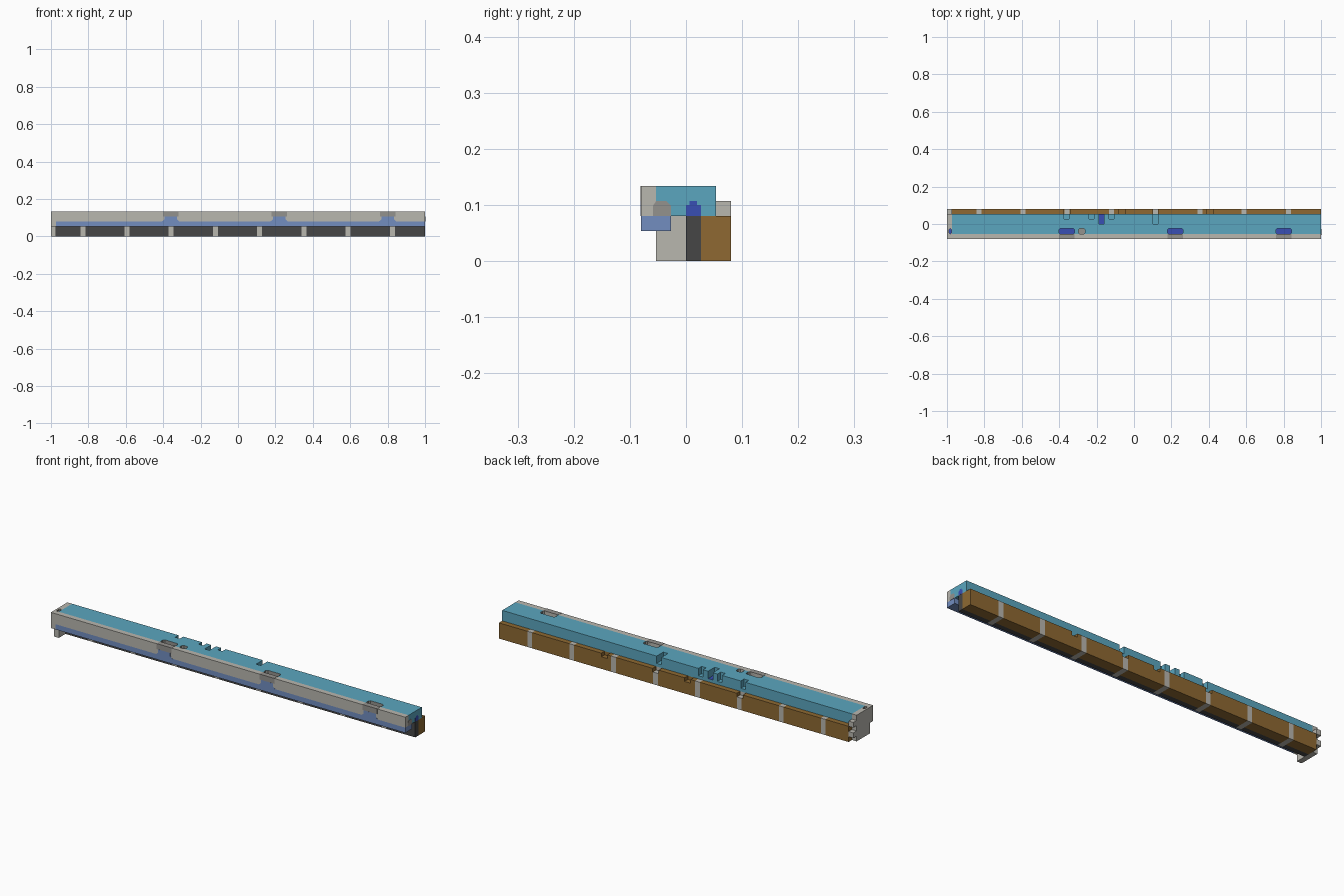
import bpy, bmesh

if "Cube" in bpy.data.objects:
    bpy.data.objects.remove(bpy.data.objects["Cube"])

U = 2 / 75      # one grid cell of the design
END = -1 + U    # inner face of the left-hand end cap


def material(name, rgb):
    lin = [((c / 255 + 0.055) / 1.055) ** 2.4 for c in rgb] + [1]
    m = bpy.data.materials.new(name)
    m.use_nodes = True
    m.diffuse_color = lin
    m.node_tree.nodes["Principled BSDF"].inputs["Base Color"].default_value = lin
    return m


grey = material("light grey", (185, 183, 175))
mid = material("mid grey", (148, 146, 141))
dark = material("charcoal", (70, 70, 70))
brown = material("brown", (142, 105, 50))
cyan = material("cyan", (91, 166, 191))
peri = material("soft blue", (114, 141, 192))
blue = material("deep blue", (56, 78, 180))


def prism(name, outline, axis, lo, hi, *mats):
    """Extrude a 2D outline along the x or y axis."""
    bm = bmesh.new()
    place = {"x": lambda p: (lo, p[0], p[1]), "y": lambda p: (p[0], lo, p[1]),
             "z": lambda p: (p[0], p[1], lo)}[axis]
    face = bm.faces.new([bm.verts.new(place(p)) for p in outline])
    moved = bmesh.ops.extrude_face_region(bm, geom=[face])["geom"]
    step = [hi - lo if a == axis else 0 for a in "xyz"]
    bmesh.ops.translate(bm, vec=step, verts=[v for v in moved if isinstance(v, bmesh.types.BMVert)])
    bmesh.ops.recalc_face_normals(bm, faces=bm.faces)
    if len(mats) > 1:   # second colour goes on the downward face
        for f in bm.faces:
            f.material_index = int(f.normal.z < -0.9)
    mesh = bpy.data.meshes.new(name)
    bm.to_mesh(mesh)
    bm.free()
    for m in mats:
        mesh.materials.append(m)
    ob = bpy.data.objects.new(name, mesh)
    bpy.context.scene.collection.objects.link(ob)
    return ob


def box(name, x, y, z, *mats):
    """Box from x limits in units and y, z limits in cells."""
    (y0, y1), (z0, z1) = [(a * U, b * U) for a, b in (y, z)]
    return prism(name, [(x[0], y0), (x[1], y0), (x[1], y1), (x[0], y1)], "z", z0, z1, *mats)


def cut(target, cutter):
    mod = target.modifiers.new("cut", "BOOLEAN")
    mod.operation, mod.solver, mod.object = "DIFFERENCE", "EXACT", cutter
    mod.material_mode = "TRANSFER"
    bpy.context.view_layer.objects.active = target
    bpy.ops.object.modifier_apply(modifier=mod.name)
    bpy.data.objects.remove(cutter)


def slot(x0, x1, *mats):
    """Pill-like cutter with clipped corners for pockets in the top."""
    y0, y1, c = -2 * U, -0.9 * U, 0.007
    pts = [(x0 + c, y0), (x1 - c, y0), (x1, y0 + c), (x1, y1 - c),
           (x1 - c, y1), (x0 + c, y1), (x0, y1 - c), (x0, y0 + c)]
    return prism("slot_cutter", pts, "z", 4 * U, 6 * U, *mats)


# Upper body, front lip and blue under-strip
top = box("top_body", (END, 1), (-2, 2), (3, 5), cyan)
box("front_lip", (END, 1), (-3, -2), (3, 5), grey)
box("under_strip", (END, 1), (-3, -1), (2, 3), peri)

# Pockets along the front of the top, with matching marks on the lip
for x in (-0.36, 0.22, 0.8):
    cut(top, slot(x - 0.042, x + 0.042, mid, blue))
    box("lip_block", (x - 0.042, x + 0.042), (-3.03, -2), (4, 5.03), mid)
    w, z = 0.034, 3 * U
    prism("lip_mark", [(x - w - 0.012, z), (x + w + 0.012, z), (x + w, z + 0.01),
                       (x + w, z + U), (x - w, z + U), (x - w, z + 0.01)],
          "y", -0.081, -0.079, peri)
cut(top, slot(-0.296, -0.262, mid))

# Notches along the back edge of the top
for x, y, floor in ((-0.36, 1, cyan), (-0.228, 1, cyan), (-0.175, 0, blue),
                    (-0.12, 1, cyan), (0.115, 0, cyan)):
    cut(top, box("notch_cutter", (x - U / 2, x + U / 2), (y, 2.5), (3.6, 6), cyan, floor))

# Lower back: brown and charcoal bars split by grey ribs
ribs = [-0.83 + 0.2365 * i for i in range(8)]
edges = [END] + [e for r in ribs for e in (r - U / 2, r + U / 2)] + [1]
notches = (0.405, 0.115, -0.065, -0.36)


def notch_back(part, lo, hi, mat):
    for n in notches:
        if n + 0.017 > lo and n - 0.017 < hi:
            cut(part, box("notch_cutter", (n - 0.017, n + 0.017), (2, 3.5), (2.3, 4), mat))


for i, (lo, hi) in enumerate(zip(edges, edges[1:])):
    if i % 2:
        notch_back(box("rib", (lo, hi), (0, 3), (0, 3), grey), lo, hi, grey)
    else:
        box("charcoal_bar", (lo, hi), (0, 1), (0, 3), dark)
        notch_back(box("brown_bar", (lo, hi), (1, 3), (0, 3), brown), lo, hi, brown)

# End cap with foot, back tabs and a small pocket
cap = box("end_cap", (-1, END), (-3, 2), (2, 5), grey)
cut(cap, slot(-0.99, END - 0.002, mid, blue))
box("end_foot", (-1, END), (-2, 2), (0, 2), grey)
for z in (1, 3):
    box("end_tab", (-1, END), (2, 3), (z, z + 1), grey)

# Flat marks on the open end
box("end_lip_mark", (0.999, 1.001), (-2, -1.6), (3, 4), mid)
prism("end_round_mark", [(-2.2 * U, 3 * U), (-1 * U, 3 * U), (-1 * U, 3.7 * U), (-1.3 * U, 4 * U),
                         (-2 * U, 4 * U), (-2.2 * U, 3.7 * U)], "x", 0.998, 1.0015, mid)
box("end_rail_mark", (0.998, 1.001), (0, 1), (3, 3.75), blue)
box("end_rail_tip", (0.998, 1.001), (0.25, 0.75), (3.75, 4), blue)
